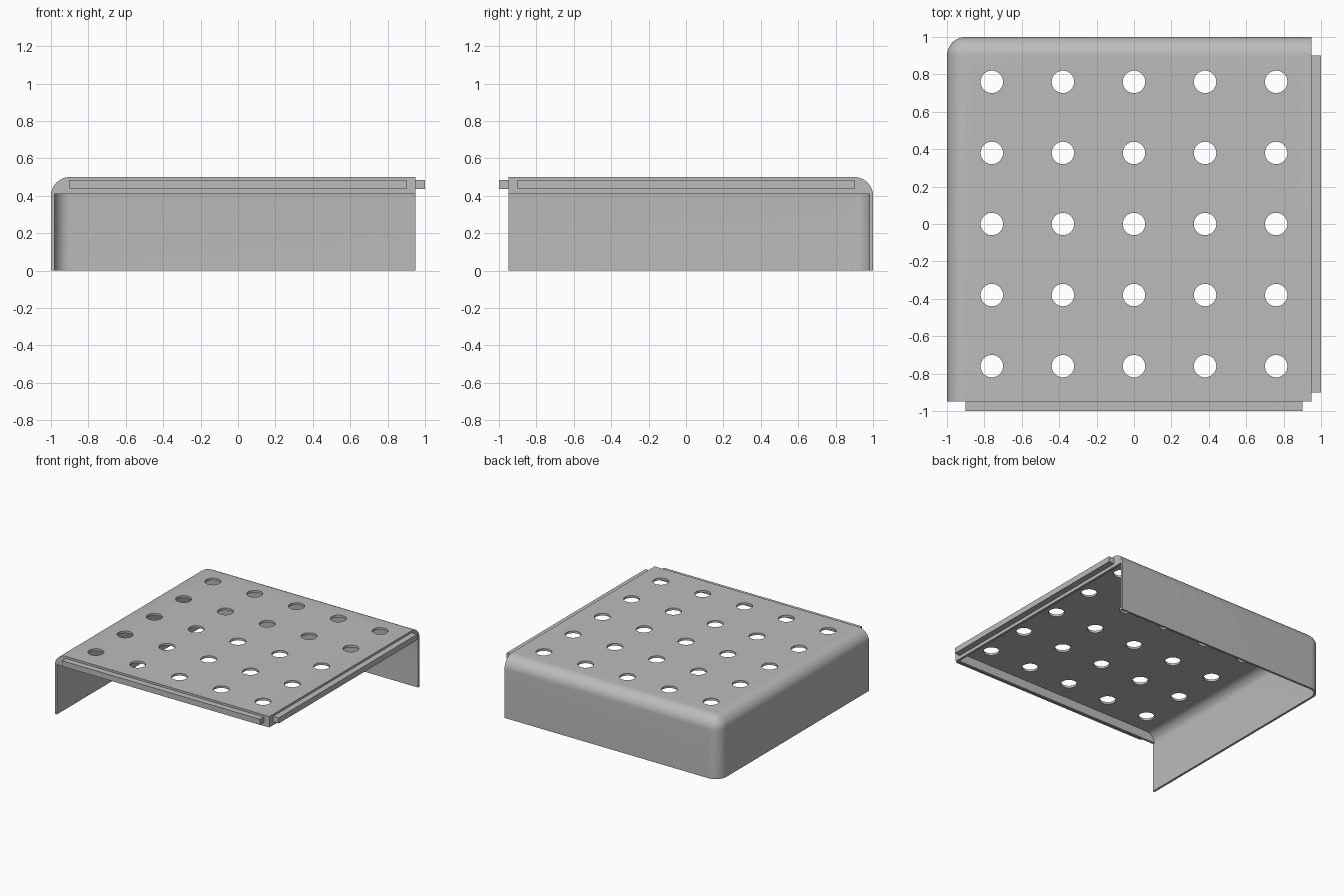
import bpy, bmesh
from math import pi, sin, cos, radians
from mathutils import Matrix, Vector

if "Cube" in bpy.data.objects:
    bpy.data.objects.remove(bpy.data.objects["Cube"], do_unlink=True)

WALL, RADIUS, EDGE, TOP = 0.018, 0.1, 0.95, 0.5
INNER = RADIUS - WALL

grey = bpy.data.materials.new("plain grey")
grey.use_nodes = True
grey.diffuse_color = (0.5, 0.5, 0.5, 1)
grey.node_tree.nodes["Principled BSDF"].inputs["Base Color"].default_value = (0.5, 0.5, 0.5, 1)


def finish(name, bm):
    bmesh.ops.recalc_face_normals(bm, faces=bm.faces)
    mesh = bpy.data.meshes.new(name)
    bm.to_mesh(mesh)
    bm.free()
    mesh.materials.append(grey)
    obj = bpy.data.objects.new(name, mesh)
    bpy.context.collection.objects.link(obj)
    return obj


def add_box(bm, low, high):
    low, high = Vector(low), Vector(high)
    matrix = Matrix.Translation((low + high) / 2) @ Matrix.Diagonal((*(high - low), 1))
    bmesh.ops.create_cube(bm, size=1, matrix=matrix)


def rounded_block(name, low, high, radius):
    """Box whose three edges at the left, back, top corner are rounded."""
    bm = bmesh.new()
    add_box(bm, low, high)
    corner = min(bm.verts, key=lambda v: v.co.x - v.co.y - v.co.z)
    bmesh.ops.bevel(bm, geom=list(corner.link_edges), offset=radius,
                    segments=12, profile=0.5, affect='EDGES')
    return finish(name, bm)


# Shell: top plate with left and back walls
shell = rounded_block("perforated_shell", (-1, -EDGE, 0), (EDGE, 1, TOP), RADIUS)
hollow = rounded_block("hollow_cutter", (WALL - 1, -1.2, -0.2),
                       (1.2, 1 - WALL, TOP - WALL), INNER)

# Grid of round holes
bm = bmesh.new()
for i in range(-2, 3):
    for j in range(-2, 3):
        bmesh.ops.create_cone(bm, cap_ends=True, segments=40, radius1=0.06, radius2=0.06,
                              depth=0.2, matrix=Matrix.Translation((i * 0.38, j * 0.38, TOP)))
holes = finish("hole_cutter", bm)

for cutter in (hollow, holes):
    cutter.hide_render = True
    cut = shell.modifiers.new(cutter.name, 'BOOLEAN')
    cut.operation, cut.solver, cut.object = 'DIFFERENCE', 'EXACT', cutter
bpy.context.view_layer.update()
graph = bpy.context.evaluated_depsgraph_get()
cut_mesh = bpy.data.meshes.new_from_object(shell.evaluated_get(graph))
shell.modifiers.clear()
shell.data = cut_mesh
for cutter in (hollow, holes):
    bpy.data.objects.remove(cutter, do_unlink=True)


def edge_rail(name, end, swap):
    """Rib hanging under an open edge, following the inner fillet of the wall."""
    bottom = 0.41
    center = RADIUS - 1, TOP - RADIUS
    start = pi - 0.12
    arc = [start + (pi / 2 - start) * k / 10 for k in range(11)]
    points = [(center[0] + INNER * cos(a), center[1] + INNER * sin(a)) for a in arc]
    points[0] = (points[0][0], bottom)
    points += [(end, TOP - WALL), (end, bottom)]
    bm = bmesh.new()
    face = bm.faces.new([bm.verts.new((x, -EDGE, z)) for x, z in points])
    grown = bmesh.ops.extrude_face_region(bm, geom=[face])["geom"]
    bmesh.ops.translate(bm, vec=(0, 0.02, 0),
                        verts=[g for g in grown if isinstance(g, bmesh.types.BMVert)])
    return place(name, bm, swap)


def place(name, bm, swap):
    if swap:  # mirror the front part onto the +x side
        for v in bm.verts:
            v.co.x, v.co.y = -v.co.y, -v.co.x
    return finish(name, bm)


def tongue(name, swap):
    bm = bmesh.new()
    add_box(bm, (-0.9, -1, 0.437), (0.9, -EDGE, 0.483))
    return place(name, bm, swap)


# Rails and joining tongues on the two open edges
parts = [shell,
         edge_rail("front_rail", EDGE, False),
         edge_rail("left_rail", EDGE - 0.02, True),
         tongue("front_tongue", False),
         tongue("left_tongue", True)]

bpy.ops.object.select_all(action='DESELECT')
for part in parts:
    part.select_set(True)
bpy.context.view_layer.objects.active = shell
bpy.ops.object.shade_smooth_by_angle(angle=radians(30))
